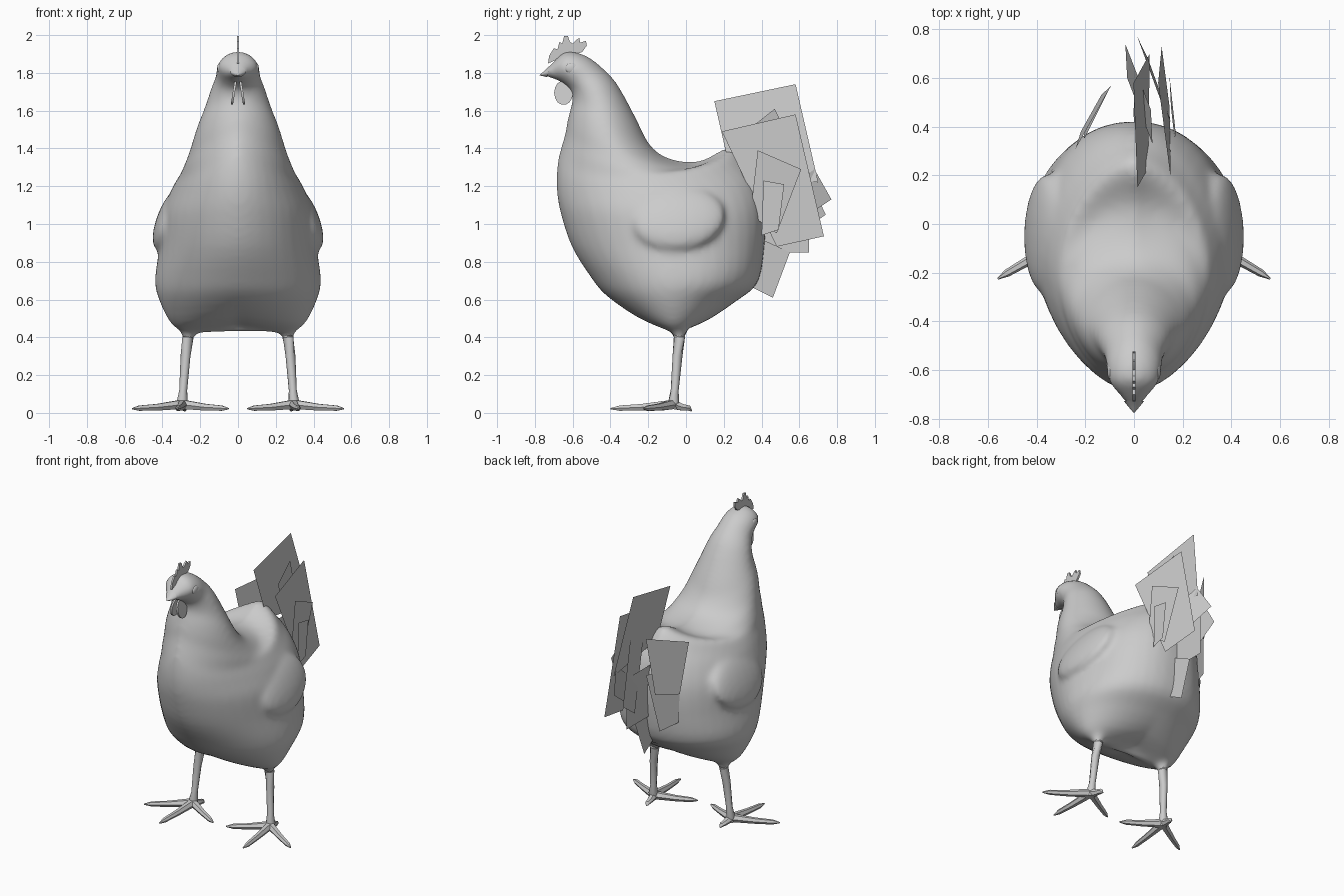
import bpy, bmesh, math
from mathutils import Vector, Matrix

if "Cube" in bpy.data.objects:
    bpy.data.objects.remove(bpy.data.objects["Cube"])

MAT = bpy.data.materials.new("plain_grey")
MAT.diffuse_color = (0.6, 0.6, 0.6, 1)
MAT.use_nodes = True
MAT.node_tree.nodes["Principled BSDF"].inputs["Base Color"].default_value = MAT.diffuse_color


def finish(name, bm, smooth=True, fix=True, blend=False):
    if fix:
        bmesh.ops.recalc_face_normals(bm, faces=bm.faces)
    me = bpy.data.meshes.new(name)
    bm.to_mesh(me)
    bm.free()
    me.materials.append(MAT)
    ob = bpy.data.objects.new(name, me)
    bpy.context.collection.objects.link(ob)
    bpy.ops.object.select_all(action='DESELECT')
    ob.select_set(True)
    bpy.context.view_layer.objects.active = ob
    if blend:                          # fuse overlapping shells into one skin
        m = ob.modifiers.new("fuse", 'REMESH')
        m.mode = 'VOXEL'
        m.voxel_size = .016
        m = ob.modifiers.new("soften", 'SMOOTH')
        m.factor = .5
        m.iterations = 14
        for n in ("fuse", "soften"):
            bpy.ops.object.modifier_apply(modifier=n)
    if smooth:
        bpy.ops.object.shade_smooth_by_angle(angle=math.radians(50))
    return ob


def loft(bm, rings):
    """Skin a list of point rings and cap both ends."""
    vs = [[bm.verts.new(p) for p in r] for r in rings]
    n = len(vs[0])
    for a, b in zip(vs, vs[1:]):
        for i in range(n):
            bm.faces.new((a[i], a[(i + 1) % n], b[(i + 1) % n], b[i]))
    bm.faces.new(vs[0])
    bm.faces.new(vs[-1])


def tube(bm, pts, n=8):
    """Tapered limb through (x, y, z, radius) points."""
    ps = [Vector(p[:3]) for p in pts]
    rings = []
    for i, p in enumerate(ps):
        d = ps[min(i + 1, len(ps) - 1)] - ps[max(i - 1, 0)]
        m = d.to_track_quat('Z', 'Y').to_matrix()
        r = pts[i][3]
        rings.append([p + m @ Vector((r * math.cos(t), r * math.sin(t), 0))
                      for t in (2 * math.pi * k / n for k in range(n))])
    loft(bm, rings)


def ellipsoid(bm, loc, size, rot=Matrix.Identity(4)):
    m = Matrix.Translation(loc) @ rot @ Matrix.Diagonal((*size, 1))
    bmesh.ops.create_uvsphere(bm, u_segments=20, v_segments=12, radius=1, matrix=m)


def plate(bm, outline, x, thick, lean=0.0, z0=0.0):
    """Thin upright plate from a (y, z) outline, leaning sideways with height."""
    loft(bm, [[(x + s * thick / 2 + lean * (z - z0), y, z) for y, z in outline]
              for s in (-1, 1)])


def ease(rows, steps):
    """Insert smoothly curved rows between the given ones."""
    out = []
    for i in range(len(rows) - 1):
        quad = [rows[max(i - 1, 0)], rows[i], rows[i + 1], rows[min(i + 2, len(rows) - 1)]]
        for k in range(steps):
            t = k / steps
            out.append([b + .5 * t * (c - a + t * (2 * a - 5 * b + 4 * c - d
                        + t * (3 * (b - c) + d - a))) for a, b, c, d in zip(*quad)])
    return out + [list(rows[-1])]


# Body, neck, head and beak: rings fanned between a front and a back point
# (front y, front z, back y, back z, half width, side dip)
BODY = [
    (-.08, .465, -.02, .465, .26, .05), (-.25, .51, .12, .50, .35, .04),
    (-.42, .62, .27, .595, .418, .01), (-.505, .72, .38, .69, .44, 0),
    (-.605, .88, .415, .88, .415, 0), (-.665, 1.06, .42, 1.07, .398, .01),
    (-.685, 1.18, .385, 1.22, .362, .04), (-.685, 1.28, .315, 1.33, .335, .09),
    (-.675, 1.36, .235, 1.41, .312, .13), (-.655, 1.43, .10, 1.345, .295, .10),
    (-.64, 1.48, 0, 1.33, .27, .06), (-.63, 1.54, -.12, 1.36, .245, .03),
    (-.615, 1.60, -.20, 1.43, .215, 0), (-.60, 1.66, -.26, 1.55, .18, 0),
    (-.61, 1.71, -.36, 1.735, .142, 0), (-.64, 1.735, -.44, 1.825, .119, 0),
    (-.66, 1.75, -.53, 1.892, .114, 0), (-.68, 1.76, -.63, 1.915, .099, 0),
    (-.71, 1.77, -.69, 1.872, .064, 0), (-.745, 1.78, -.74, 1.82, .03, 0),
    (-.775, 1.786, -.774, 1.79, .003, 0),
]
N = 40
STEPS = 3
rings = []
for i, (fy, fz, by, bz, w, dip) in enumerate(ease(BODY, STEPS)):
    # slightly pointed breast, blunter rump
    blunt = math.exp(-((i / STEPS - 4) / 2) ** 2)
    ring = []
    for k in range(N):
        t = 2 * math.pi * k / N
        c, s = math.cos(t), math.sin(t)
        e = 1.08 - .18 * blunt if c > 0 else 1.08
        u = math.copysign(abs(c) ** e, c) * .5 + .5
        x = w * math.copysign(abs(s) ** e, s)
        ring.append((x, fy + (by - fy) * u, fz + (bz - fz) * u - dip * abs(s)))
    rings.append(ring)
bm = bmesh.new()
loft(bm, rings)
for sx in (1, -1):
    # Folded wing and thigh blended into the flank
    rot = Matrix.Rotation(sx * -.38, 4, 'Y') @ Matrix.Rotation(.12, 4, 'X')
    ellipsoid(bm, (sx * .362, -.04, 1.03), (.066, .25, .18), rot)
    tube(bm, [(sx * .255, -.045, .56, .12), (sx * .26, -.042, .48, .075),
              (sx * .264, -.035, .43, .042), (sx * .266, -.035, .38, .03)], 12)
finish("body", bm, blend=True)

# Beak
bm = bmesh.new()
loft(bm, rings[-5:])
finish("beak", bm)

# Paired parts
for side, sx in (("right", 1), ("left", -1)):
    # Eyelid bump
    bm = bmesh.new()
    ellipsoid(bm, (sx * .097, -.605, 1.825), (.013, .035, .028))
    finish(side + "_eye", bm)

    # Leg
    bm = bmesh.new()
    tube(bm, [(sx * .262, -.04, .46, .034), (sx * .265, -.035, .40, .031),
              (sx * .278, -.045, .30, .026), (sx * .29, -.06, .12, .021),
              (sx * .295, -.065, .06, .03), (sx * .295, -.07, .02, .025)])
    finish(side + "_leg", bm)

    # Toes: front, outer, inner, rear
    bm = bmesh.new()
    for tx, ty in ((.32, -.40), (.56, -.225), (.05, -.2), (.28, .03)):
        mx, my = .295 + (tx - .295) * .5, -.07 + (ty + .07) * .5
        tube(bm, [(sx * .295, -.07, .045, .028), (sx * mx, my, .03, .02),
                  (sx * (tx * .85 + .045), ty * .85 - .01, .025, .016),
                  (sx * tx, ty, .022 if ty < 0 else .01, .004)], 6)
    finish(side + "_toes", bm)

    # Hanging wattle
    bm = bmesh.new()
    drop = [(-.648 + .05 * math.cos(a), 1.695 + .065 * math.sin(a))
            for a in (2 * math.pi * k / 14 for k in range(14))]
    plate(bm, drop, sx * .012, .012, -sx * .16, 1.76)
    finish(side + "_wattle", bm)

# Comb with rounded points
comb = [(-.73, 1.85), (-.725, 1.89), (-.70, 1.93), (-.68, 1.925), (-.67, 1.965),
        (-.655, 1.955), (-.645, 1.995), (-.625, 1.995), (-.615, 1.965),
        (-.60, 1.955), (-.58, 1.975), (-.565, 1.985), (-.56, 1.96), (-.53, 1.97),
        (-.525, 1.945), (-.55, 1.91), (-.60, 1.895), (-.66, 1.88)]
bm = bmesh.new()
plate(bm, comb, 0, .012)
finish("comb", bm)

# Tail feather cards: x offset, yaw, lean, then four (y, z) corners
TAIL = [
    (.07, -.01, -.13, (.15, 1.65), (.58, 1.74), (.70, 1.22), (.23, 1.30)),
    (.14, -.12, -.05, (.19, 1.49), (.58, 1.58), (.73, .935), (.48, .88)),
    (.165, -.10, .02, (.38, 1.39), (.61, 1.29), (.48, .95), (.34, 1.05)),
    (.165, -.40, .05, (.68, 1.29), (.77, 1.13), (.50, .95), (.42, 1.10)),
    (.00, .00, .00, (.36, 1.20), (.65, 1.20), (.65, .85), (.39, .85)),
    (.175, .00, .00, (.41, 1.23), (.52, 1.21), (.49, .97), (.40, .94)),
    (.03, -.05, .05, (.34, .67), (.46, .61), (.55, .85), (.40, .92)),
    (.03, -.14, .12, (.33, 1.50), (.47, 1.61), (.74, 1.05), (.60, .95)),
    (-.20, .55, .05, (.31, 1.39), (.57, 1.47), (.53, 1.08), (.38, 1.05)),
    (-.18, .50, .05, (.35, 1.22), (.57, 1.22), (.50, .82), (.38, .85)),
]
bm = bmesh.new()
for a, yaw, lean, *quad in TAIL:
    bm.faces.new([bm.verts.new((a + yaw * (y - .4) + lean * (z - 1.2), y, z))
                  for y, z in reversed(quad)])
finish("tail_feathers", bm, smooth=False, fix=False)
